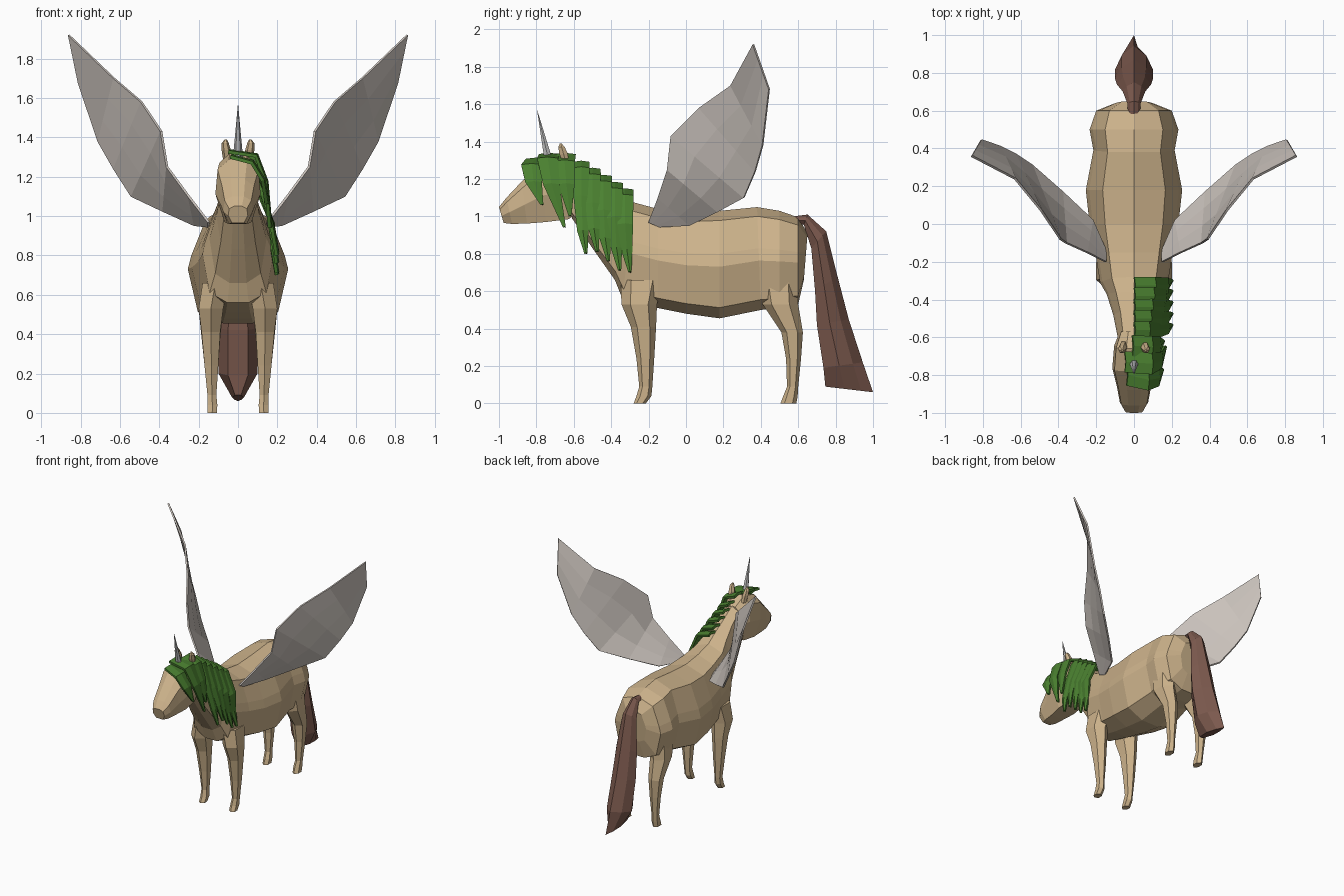
import bpy, bmesh
from math import cos, sin, radians
from mathutils import Vector


def material(name, rgb):
    m = bpy.data.materials.new(name)
    m.diffuse_color = (*rgb, 1)
    return m


TAN = material("coat", (0.61, 0.45, 0.26))
GREEN = material("mane_green", (0.07, 0.22, 0.03))
BROWN = material("tail_brown", (0.20, 0.10, 0.075))
FEATHER = material("feather", (0.60, 0.55, 0.51))
GREY = material("horn_grey", (0.5, 0.5, 0.5))


def skin(name, rows, mat, closed=True, thick=0):
    """Join rows of points with quads; cap closed rings, thicken open sheets."""
    bm = bmesh.new()
    vs = [[bm.verts.new(p) for p in r] for r in rows]
    n = len(rows[0])
    for a, b in zip(vs, vs[1:]):
        for i in range(n if closed else n - 1):
            j = (i + 1) % n
            bm.faces.new((a[i], a[j], b[j], b[i]))
    if closed:
        bm.faces.new(vs[0])
        bm.faces.new(vs[-1])
    bmesh.ops.recalc_face_normals(bm, faces=bm.faces)
    me = bpy.data.meshes.new(name)
    bm.to_mesh(me)
    bm.free()
    me.materials.append(mat)
    ob = bpy.data.objects.new(name, me)
    bpy.context.collection.objects.link(ob)
    if thick:
        mod = ob.modifiers.new("thickness", 'SOLIDIFY')
        mod.thickness = thick
        mod.offset = 0
    return ob


def loft(name, stations, half, mat):
    """Stations: top y, z, bottom y, z, half width. half: (width, height) fractions."""
    full = half + [(-u, v) for u, v in reversed(half) if u > 0]
    rows = []
    for yt, zt, yb, zb, w in stations:
        rows.append([(u * w, yb + (yt - yb) * v, zb + (zt - zb) * v) for u, v in full])
    return skin(name, rows, mat)


def strip(name, path, widths, mat):
    rows = [[(x, y - w / 2, z), (x + 0.006, y, z + 0.006), (x, y + w / 2, z)]
            for (x, y, z), w in zip(path, widths)]
    return skin(name, rows, mat, closed=False, thick=0.018)


# Torso and neck
loft("body", [
    (0.65, 0.91, 0.63, 0.66, 0.10), (0.60, 0.995, 0.60, 0.53, 0.20),
    (0.50, 1.03, 0.50, 0.51, 0.235), (0.38, 1.05, 0.40, 0.50, 0.215),
    (0.18, 1.03, 0.18, 0.455, 0.255), (0.00, 1.02, 0.00, 0.48, 0.235),
    (-0.15, 1.04, -0.15, 0.51, 0.205), (-0.28, 1.075, -0.34, 0.56, 0.18),
    (-0.36, 1.13, -0.38, 0.66, 0.145), (-0.46, 1.19, -0.50, 0.83, 0.11),
    (-0.60, 1.28, -0.61, 0.99, 0.085)],
    [(0, 1), (0.65, 0.91), (0.93, 0.6), (1, 0.48), (0.8, 0.1), (0.3, 0)], TAN)

# Head
loft("head", [
    (-0.57, 1.26, -0.57, 1.02, 0.075), (-0.66, 1.32, -0.63, 0.985, 0.105),
    (-0.78, 1.285, -0.75, 0.97, 0.115), (-0.88, 1.185, -0.85, 0.962, 0.09),
    (-0.96, 1.10, -0.93, 0.96, 0.075), (-1.0, 1.05, -0.975, 0.965, 0.05)],
    [(0.4, 1), (0.9, 0.85), (1, 0.45), (0.6, 0.0)], TAN)

# Legs: z, y range, x range
FRONT = [(0.66, -0.35, -0.12, 0.05, 0.18), (0.53, -0.345, -0.155, 0.075, 0.20),
         (0.41, -0.295, -0.16, 0.09, 0.185), (0.24, -0.265, -0.17, 0.10, 0.17),
         (0.09, -0.25, -0.18, 0.11, 0.155), (0.04, -0.265, -0.185, 0.105, 0.155),
         (0.0, -0.28, -0.215, 0.107, 0.155)]
HIND = [(0.68, 0.38, 0.60, 0.05, 0.19), (0.53, 0.41, 0.60, 0.075, 0.20),
        (0.38, 0.51, 0.625, 0.09, 0.185), (0.24, 0.535, 0.615, 0.10, 0.17),
        (0.09, 0.54, 0.60, 0.11, 0.155), (0.04, 0.52, 0.597, 0.105, 0.155),
        (0.0, 0.505, 0.59, 0.107, 0.155)]
# Wings: matching points on the leading and trailing edges
LEAD = [(0.15, -0.20, 0.97), (0.25, -0.15, 1.10), (0.36, -0.10, 1.25), (0.39, -0.08, 1.43),
        (0.49, 0.07, 1.58), (0.63, 0.24, 1.70), (0.86, 0.36, 1.92)]
TRAIL = [(0.15, -0.14, 0.945), (0.22, 0.02, 0.953), (0.38, 0.17, 1.025), (0.54, 0.31, 1.10),
         (0.63, 0.37, 1.24), (0.71, 0.41, 1.38), (0.81, 0.445, 1.68)]

for s, side in ((1, "left"), (-1, "right")):
    for name, table in (("front_leg", FRONT), ("hind_leg", HIND)):
        rows = []
        for z, y0, y1, x0, x1 in table:
            rows.append([(s * ((x0 + x1) / 2 + (x1 - x0) / 2 * cos(radians(a + 30)) / 0.866),
                          (y0 + y1) / 2 + (y1 - y0) / 2 * sin(radians(a + 30)), z)
                         for a in range(0, 360, 60)])
        skin(f"{name}_{side}", rows, TAN)

    rows = []
    for a, b in zip(LEAD, TRAIL):
        row = [Vector(a).lerp(Vector(b), t) for t in (0, 0.33, 0.67, 1)]
        rows.append([(s * p.x, p.y, p.z) for p in row])
    skin(f"wing_{side}", rows, FEATHER, closed=False, thick=0.012)

    # Ears
    rows = [[(s * (x + 0.9 * r * cos(radians(a))), y + r * sin(radians(a)), z)
             for a in range(0, 360, 60)]
            for x, y, z, r in ((0.055, -0.64, 1.28, 0.022), (0.06, -0.655, 1.335, 0.026),
                               (0.065, -0.665, 1.37, 0.02), (0.062, -0.67, 1.39, 0.006))]
    skin(f"ear_{side}", rows, TAN)

# Horn
skin("horn", [[(r * cos(radians(a)), y + r * sin(radians(a)), z) for a in range(0, 360, 60)]
              for y, z, r in ((-0.73, 1.28, 0.027), (-0.795, 1.565, 0.001))], GREY)

# Tail
loft("tail", [
    (0.57, 1.0, 0.56, 0.97, 0.03), (0.65, 1.01, 0.63, 0.955, 0.035),
    (0.75, 0.92, 0.67, 0.83, 0.06), (0.81, 0.68, 0.69, 0.60, 0.09),
    (0.87, 0.45, 0.70, 0.42, 0.10), (0.945, 0.22, 0.735, 0.19, 0.10),
    (1.0, 0.06, 0.745, 0.09, 0.03)],
    [(0, 1), (0.65, 0.75), (1, 0.4), (0.5, 0)], BROWN)

# Mane locks hanging down one side of the neck
for i, (y, tip) in enumerate([(-0.56, 0.80), (-0.50, 0.81), (-0.44, 0.76),
                              (-0.38, 0.71), (-0.325, 0.70)]):
    crest = 1.11 + (-0.3 - y) * 0.63
    strip(f"mane_lock_{i + 1}",
          [(0.0, y, crest + 0.01), (0.075 + i * 0.008, y, crest - 0.02),
           (0.125 + i * 0.012, y, crest - 0.17), (0.175, y + 0.008, tip + 0.12),
           (0.195, y + 0.025, tip)],
          [0.085, 0.085, 0.08, 0.055, 0.01], GREEN)

# Forelock swept over the brow to the same side
for i, path in enumerate([
        [(-0.04, -0.80, 1.30), (0.07, -0.825, 1.27), (0.125, -0.815, 1.18), (0.145, -0.77, 1.06)],
        [(-0.05, -0.73, 1.325), (0.09, -0.74, 1.305), (0.14, -0.72, 1.17), (0.16, -0.65, 0.94)],
        [(-0.01, -0.645, 1.325), (0.09, -0.65, 1.29), (0.13, -0.64, 1.17), (0.15, -0.62, 1.0)]]):
    strip(f"forelock_{i + 1}", path, [0.11, 0.11, 0.085, 0.01], GREEN)
